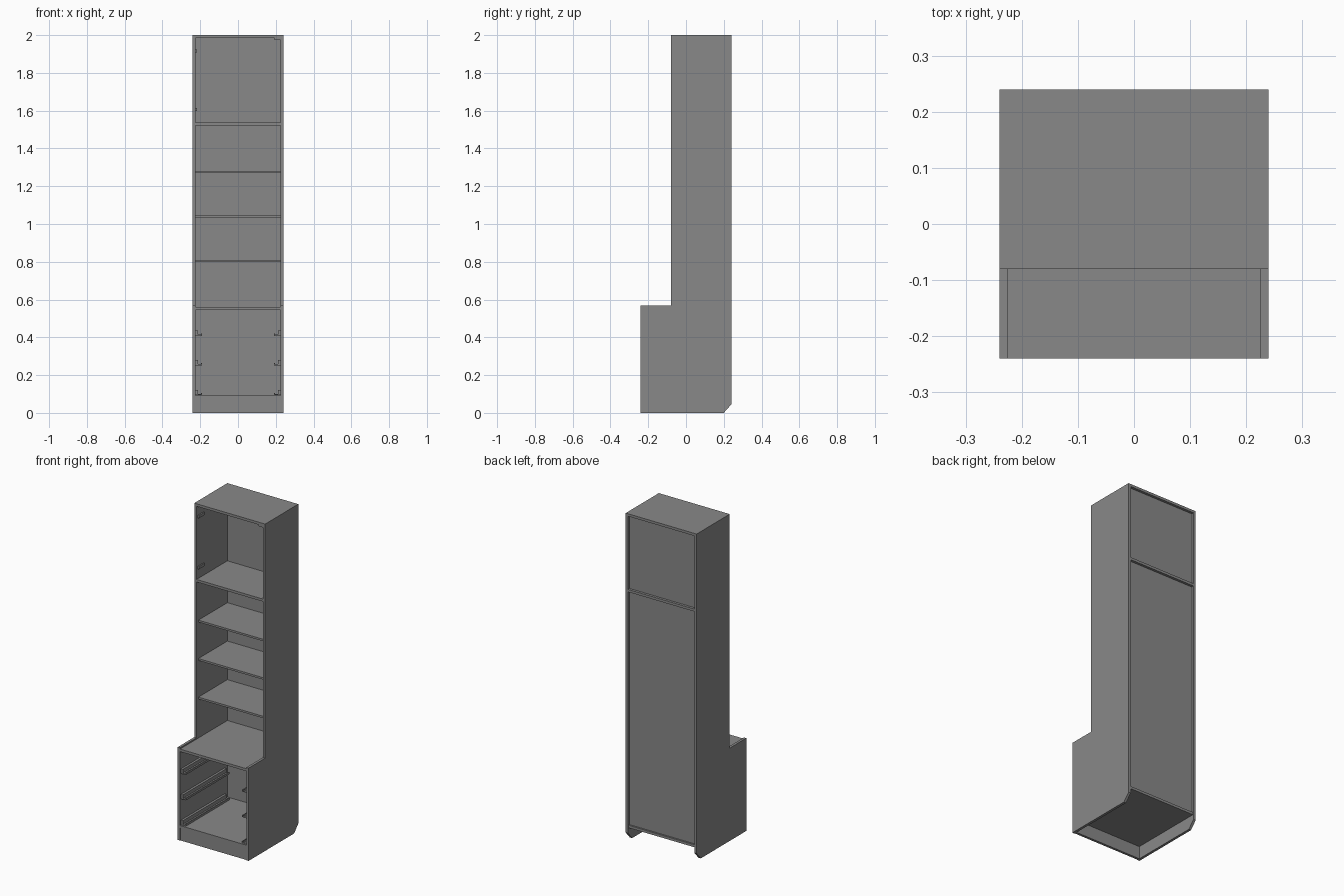
import bpy
import bmesh

cube = bpy.data.objects.get("Cube")
if cube:
    bpy.data.objects.remove(cube, do_unlink=True)

grey = bpy.data.materials.new("cabinet grey")
grey.use_nodes = True
colour = (0.25, 0.25, 0.25, 1)
grey.diffuse_color = colour
grey.node_tree.nodes["Principled BSDF"].inputs["Base Color"].default_value = colour

HALF = 0.24          # half of the outer width and depth
BOARD = 0.0155       # board thickness
INNER = HALF - BOARD
UPPER_FRONT = -0.08  # front plane of the tall upper part
BACK_IN, BACK_OUT = 0.218, 0.225
COUNTER_TOP = 0.56


def prism(name, profile, axis, start, end):
    """Extrude a closed 2D profile along x or y."""
    bm = bmesh.new()
    place = (lambda p: (start, p[0], p[1])) if axis == "x" else (lambda p: (p[0], start, p[1]))
    face = bm.faces.new([bm.verts.new(place(p)) for p in profile])
    moved = bmesh.ops.extrude_face_region(bm, geom=[face])["geom"]
    step = (end - start, 0, 0) if axis == "x" else (0, end - start, 0)
    bmesh.ops.translate(bm, verts=[v for v in moved if isinstance(v, bmesh.types.BMVert)], vec=step)
    bmesh.ops.recalc_face_normals(bm, faces=bm.faces)
    mesh = bpy.data.meshes.new(name)
    bm.to_mesh(mesh)
    bm.free()
    mesh.materials.append(grey)
    obj = bpy.data.objects.new(name, mesh)
    bpy.context.collection.objects.link(obj)
    return obj


def box(name, x, y, z):
    return prism(name, [(y[0], z[0]), (y[1], z[0]), (y[1], z[1]), (y[0], z[1])], "x", *x)


def board(name, front, back, top, thick=BOARD):
    return box(name, (-INNER, INNER), (front, back), (top - thick, top))


# Stepped side panels with the lower back corner cut off
side_profile = [(-HALF, 0), (0.2, 0), (HALF, 0.045), (HALF, 2),
                (UPPER_FRONT, 2), (UPPER_FRONT, 0.568), (-HALF, 0.568)]
for side, sign in (("left", 1), ("right", -1)):
    prism(side + "_side_panel", side_profile, "x", sign * INNER, sign * HALF)

# Fixed boards
board("top_panel", UPPER_FRONT, HALF, 2)
board("fixed_shelf", UPPER_FRONT, HALF, 1.537)
board("counter", -HALF, BACK_IN, COUNTER_TOP)
board("bottom_panel", -HALF, HALF - 0.005, 0.092)
box("plinth", (-INNER, INNER), (-0.237, -0.222), (0, 0.077))

# Loose shelves, set back a little
for i, top in enumerate((0.81, 1.046, 1.281)):
    board(f"loose_shelf_{i + 1}", UPPER_FRONT + 0.018, BACK_IN, top, 0.012)

# Recessed back panels
box("lower_back_panel", (-INNER, INNER), (BACK_IN, BACK_OUT), (0.09, 1.523))
box("upper_back_panel", (-INNER, INNER), (BACK_IN, BACK_OUT), (1.535, 1.985))

# Drawer runners with a small step in their section
for i, z in enumerate((0.094, 0.252, 0.408)):
    for side, sign in (("left", 1), ("right", -1)):
        section = [(0, 0), (0.034, 0), (0.034, 0.012), (0.028, 0.012), (0.028, 0.006),
                   (0.014, 0.006), (0.014, 0.028), (0, 0.028)]
        profile = [(sign * (INNER - x), z + h) for x, h in section]
        prism(f"{side}_drawer_runner_{i + 1}", profile, "y", -0.232, 0.19)

# Hinge plates and door stop in the top compartment
for i, z in enumerate((1.605, 1.917)):
    box(f"hinge_plate_{i + 1}", (-INNER, -INNER + 0.008), (-0.07, -0.015), (z - 0.008, z + 0.008))
box("door_stop", (0.192, INNER), (-0.078, -0.05), (1.974, 1.985))
